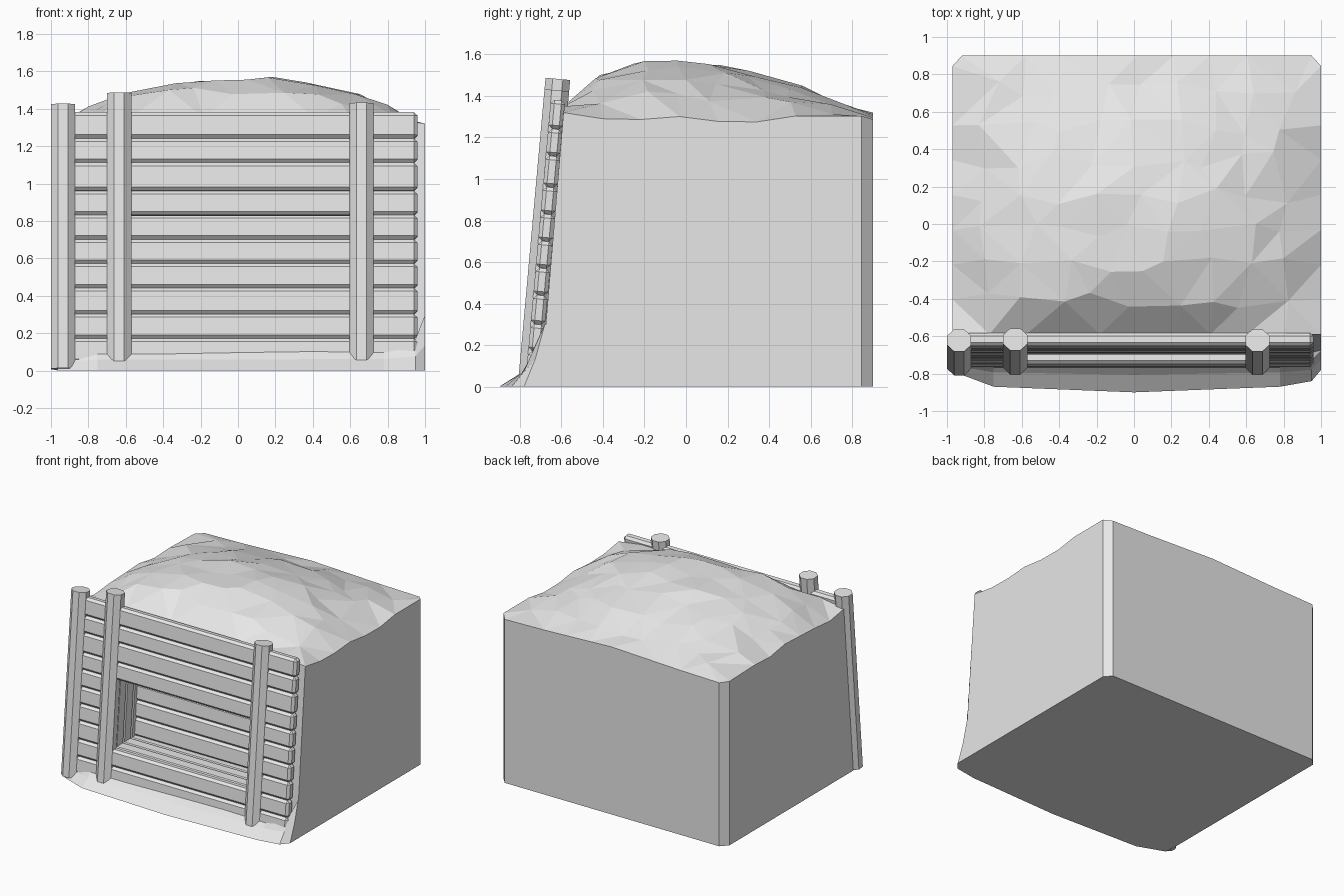
import bpy, bmesh, math, random
from mathutils import Matrix, Vector

random.seed(7)
old = bpy.data.objects.get("Cube")
if old:
    bpy.data.objects.remove(old, do_unlink=True)

grey = bpy.data.materials.new("plain_grey")
grey.use_nodes = True
grey.diffuse_color = (0.8, 0.8, 0.8, 1)
grey.node_tree.nodes["Principled BSDF"].inputs["Base Color"].default_value = (0.8, 0.8, 0.8, 1)

SLOPE = 0.09
TILT = Matrix.Rotation(-math.atan(SLOPE), 4, 'X')


def finish(name, bm):
    bmesh.ops.recalc_face_normals(bm, faces=bm.faces[:])
    mesh = bpy.data.meshes.new(name)
    bm.to_mesh(mesh)
    bm.free()
    mesh.materials.append(grey)
    obj = bpy.data.objects.new(name, mesh)
    bpy.context.collection.objects.link(obj)
    return obj


def board(name, centre, size, lean=True, chamfer=0.018):
    bm = bmesh.new()
    bmesh.ops.create_cube(bm, size=1, matrix=Matrix.Diagonal((*size, 1)))
    if chamfer:
        bmesh.ops.bevel(bm, geom=bm.edges[:], offset=chamfer, segments=1, affect='EDGES')
    turn = TILT if lean else Matrix.Identity(4)
    bm.transform(Matrix.Translation(centre) @ turn)
    return finish(name, bm)


# Earth block with a faceted mound on top
def mound_height(x, y):
    across = 1 - min(abs(x), 1) ** 2.5
    u = y + 0.1
    along = 1 - (u ** 1.8 if u > 0 else (-u / 0.52) ** 3)
    return 1.29 + 0.275 * across * max(along, 0)


bm = bmesh.new()
bmesh.ops.create_grid(bm, x_segments=10, y_segments=8, size=1)
corners = []
for v in bm.verts:
    gu, gv = v.co.x, v.co.y
    side, end = abs(gu) > 0.99, abs(gv) > 0.99
    x, y = 0.015 + 0.985 * gu, 0.155 + 0.745 * gv
    if not side and not end:
        x += random.uniform(-0.06, 0.06)
        y += random.uniform(-0.05, 0.05)
    z = mound_height(x, y) + random.uniform(-0.02, 0.015)
    if gv < -0.99:
        z = 1.32 if side else 1.35
    if gv > 0.99:
        z = 1.28 + 0.04 * (1 - abs(gu))
        if side:
            corners.append(v)
        elif abs(gu) > 0.75:
            x = 0.015 + math.copysign(0.935, gu)
    elif side and gv > 0.7:
        y = 0.845
    v.co = (x, y, z)

# Cut off the two back corners
for corner in corners:
    rest = [v for v in corner.link_faces[0].verts if v != corner]
    bmesh.ops.delete(bm, geom=[corner], context='VERTS')
    bm.faces.new(rest)
bmesh.ops.triangulate(bm, faces=bm.faces[:], quad_method='SHORT_EDGE')

# Sides down to the ground, then the underside
rim = [e for e in bm.edges if e.is_boundary]
skirt = bmesh.ops.extrude_edge_only(bm, edges=rim)["geom"]
for v in skirt:
    if isinstance(v, bmesh.types.BMVert):
        v.co.z = 0
        if v.co.y < -0.58:
            v.co.y = -0.70
bmesh.ops.contextual_create(bm, geom=[e for e in bm.edges if e.is_boundary])
earth = finish("earth_block", bm)

# Recess in the front of the earth
cutter = board("recess_cutter", (0.01, -0.66, 0.56), (1.26, 0.6, 0.6), False, 0)
cutter.hide_render = True
cut = earth.modifiers.new("recess", 'BOOLEAN')
cut.operation = 'DIFFERENCE'
cut.solver = 'EXACT'
cut.object = cutter
bpy.context.view_layer.objects.active = earth
bpy.ops.object.modifier_apply(modifier=cut.name)
bpy.data.objects.remove(cutter, do_unlink=True)

# Leaning plank wall, open between the inner posts
levels = [0.04, 0.17, 0.30, 0.44, 0.57, 0.70, 0.83, 0.96, 1.11, 1.24, 1.38]


def plank(name, x0, x1, low, high, back=0):
    z = (low + high) / 2
    board(name, ((x0 + x1) / 2, -0.74 + SLOPE * z + back, z),
          (x1 - x0, 0.07, high - low))


for i, (low, high) in enumerate(zip(levels, levels[1:])):
    if 2 <= i <= 5:
        plank(f"plank_short_right_{i}", -0.92, -0.59, low, high)
        plank(f"plank_short_left_{i}", 0.62, 0.96, low, high)
        plank(f"recess_back_plank_{i}", -0.62, 0.64, low, high, 0.28)
    else:
        plank(f"plank_{i}", -0.92, 0.96, low, high)

# Boards lining the recess
for i in range(3):
    y = -0.65 + 0.095 * i
    board(f"recess_floor_{i}", (0.01, y, 0.28), (1.24, 0.095, 0.05), False, 0.01)
    board(f"recess_ceiling_{i}", (0.01, y + 0.05, 0.85), (1.24, 0.095, 0.05), False, 0.01)
    for name, x in (("right", -0.6), ("left", 0.62)):
        board(f"recess_side_{name}_{i}", (x, y + 0.025, 0.565), (0.05, 0.095, 0.56), True, 0.01)

# Eight-sided leaning posts
for name, x, top in (("outer", -0.935, 1.42), ("inner_right", -0.635, 1.48),
                     ("inner_left", 0.66, 1.425)):
    bm = bmesh.new()
    bmesh.ops.create_cone(bm, cap_ends=True, segments=8, radius1=0.07, radius2=0.07, depth=top,
                          matrix=Matrix.Rotation(math.pi / 8, 4, 'Z'))
    bm.transform(Matrix.Translation((x, -0.75 + SLOPE * top / 2, top / 2 + 0.005))
                 @ TILT @ Matrix.Diagonal((1, 0.92, 1, 1)))
    finish(f"post_{name}", bm)

# Bank of loose earth along the foot of the wall
bm = bmesh.new()
columns = []
for x, y, h in ((-0.965, -0.79, 0.10), (-0.75, -0.87, 0.13), (0, -0.90, 0.13),
                (0.78, -0.87, 0.14), (0.95, -0.84, 0.17), (1.0, -0.78, 0.30)):
    inner = -0.73 if h < 0.2 else -0.68
    middle = y + (inner - y) * 0.55
    profile = ((y, 0), (middle, h * 0.45), (inner, h), (-0.66, h), (-0.66, 0))
    columns.append([bm.verts.new((x, py, pz)) for py, pz in profile])
for a, b in zip(columns, columns[1:]):
    for k in range(5):
        n = (k + 1) % 5
        bm.faces.new((a[k], a[n], b[n], b[k]))
bm.faces.new(columns[0])
bm.faces.new(columns[-1])
finish("earth_bank", bm)
